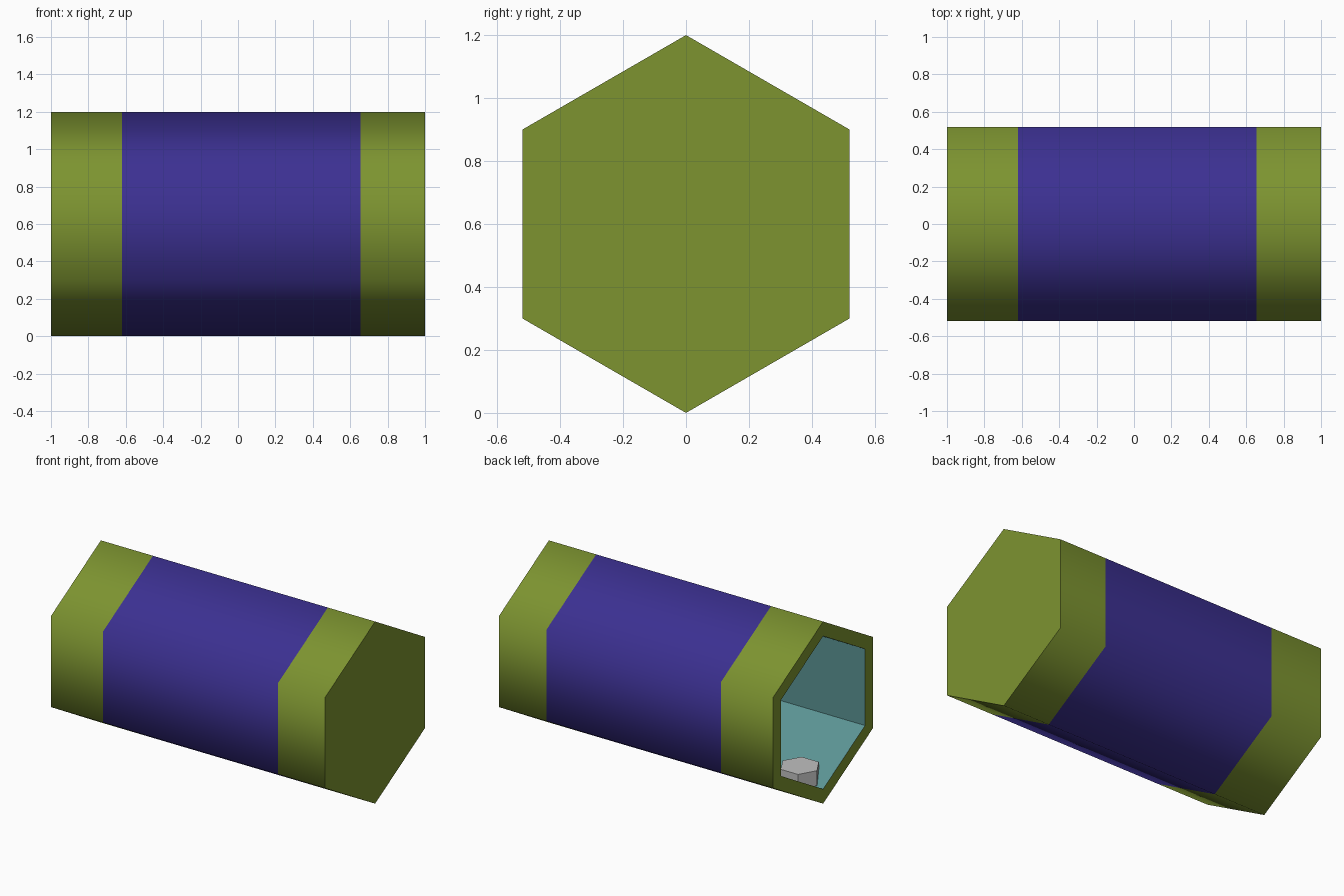
import bpy
import bmesh
from math import sin, cos, pi, radians

cube = bpy.data.objects.get("Cube")
if cube:
    bpy.data.objects.remove(cube, do_unlink=True)


def material(name, rgb):
    m = bpy.data.materials.new(name)
    m.use_nodes = True
    m.diffuse_color = (*rgb, 1)
    m.node_tree.nodes["Principled BSDF"].inputs["Base Color"].default_value = (*rgb, 1)
    return m


green = material("olive green", (0.205, 0.296, 0.03))
blue = material("deep blue", (0.045, 0.03, 0.287))
teal = material("pale teal", (0.105, 0.296, 0.296))
grey = material("light grey", (0.53, 0.53, 0.53))

SIDES = 6
CENTRE_Z = 0.6


def hex_ring(bm, x, radius):
    """Hexagon across the x axis with a corner pointing up."""
    angles = [2 * pi * k / SIDES for k in range(SIDES)]
    return [bm.verts.new((x, radius * sin(a), CENTRE_Z + radius * cos(a))) for a in angles]


# Hollow tube: profile runs from the closed inner end, out over the rim, to the outer cap
profile = [(0.92, 0.504), (-1, 0.504), (-1, 0.6), (-0.62, 0.6), (0.655, 0.6), (1, 0.6)]
colours = [2, 0, 0, 1, 0]  # inside, rim, end band, middle band, end band
smooth = [False, False, True, True, True]

bm = bmesh.new()
rings = [hex_ring(bm, x, r) for x, r in profile]
for i, (a, b) in enumerate(zip(rings, rings[1:])):
    for k in range(SIDES):
        n = (k + 1) % SIDES
        face = bm.faces.new((a[k], a[n], b[n], b[k]))
        face.material_index = colours[i]
        face.smooth = smooth[i]
bm.faces.new(rings[0]).material_index = 2
bm.faces.new(rings[-1]).material_index = 0
bmesh.ops.recalc_face_normals(bm, faces=bm.faces)

# Keep cap and rim borders crisp while the outer sides shade softly
for edge in bm.edges:
    if edge.calc_face_angle(0) > radians(70):
        edge.smooth = False

mesh = bpy.data.meshes.new("hexagonal_tube")
bm.to_mesh(mesh)
bm.free()
for m in (green, blue, teal):
    mesh.materials.append(m)
tube = bpy.data.objects.new("hexagonal_tube", mesh)
bpy.context.collection.objects.link(tube)

# Small hexagonal block resting in the trough just inside the opening
bpy.ops.mesh.primitive_cylinder_add(vertices=SIDES, radius=0.125, depth=0.1,
                                    location=(-0.83, 0, 0.155),
                                    rotation=(0, 0, radians(30)))
block = bpy.context.object
block.name = "floor_block"
block.data.materials.append(grey)
